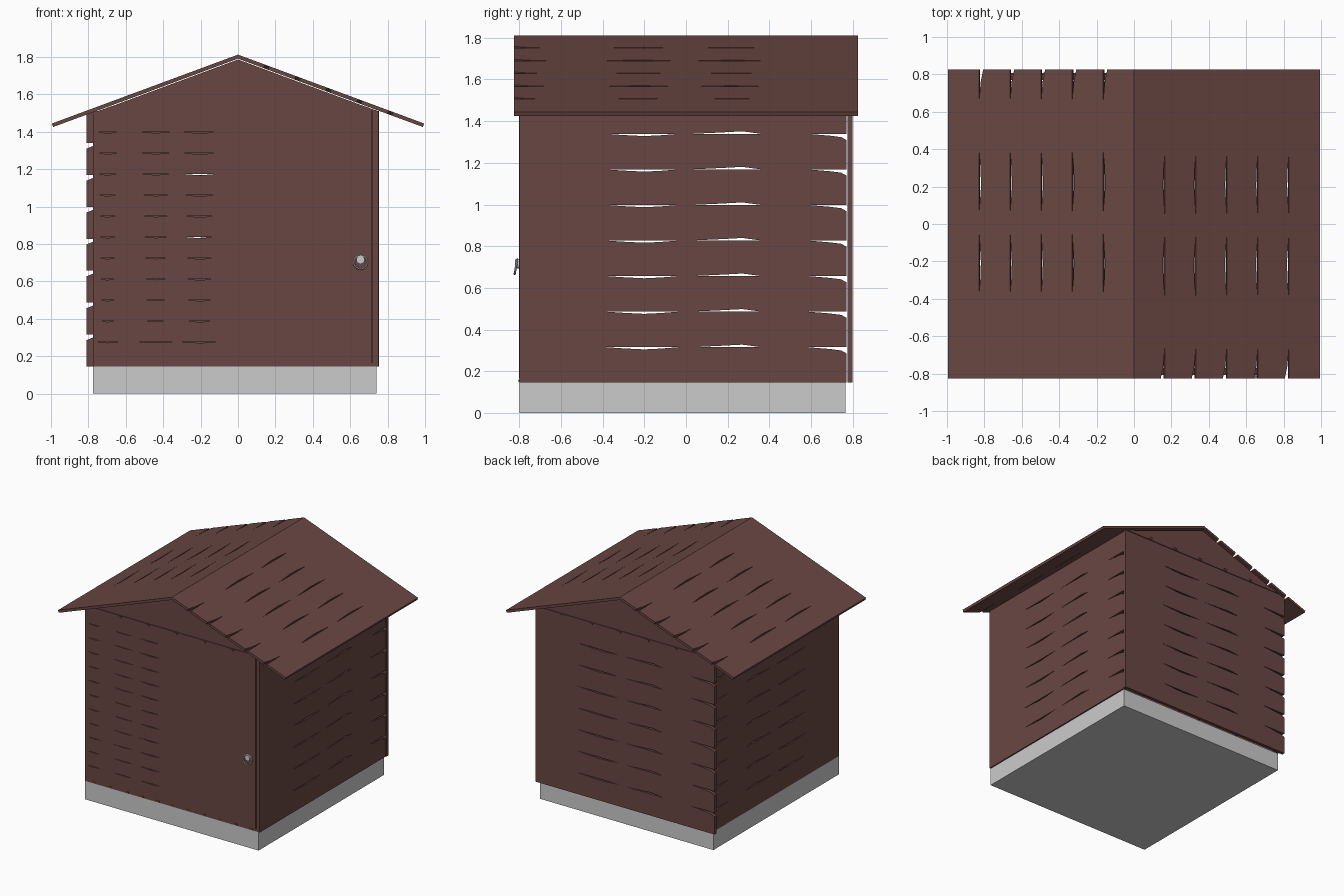
import bpy, bmesh, math
from mathutils import Vector, Matrix

if "Cube" in bpy.data.objects:
    bpy.data.objects.remove(bpy.data.objects["Cube"])

brown = bpy.data.materials.new("brown_wood")
brown.diffuse_color = (0.14, 0.062, 0.055, 1)
brown.use_nodes = True
brown.node_tree.nodes["Principled BSDF"].inputs["Base Color"].default_value = brown.diffuse_color


def finish(name, bm, mat=brown):
    bmesh.ops.recalc_face_normals(bm, faces=bm.faces)
    me = bpy.data.meshes.new(name)
    bm.to_mesh(me)
    bm.free()
    ob = bpy.data.objects.new(name, me)
    bpy.context.collection.objects.link(ob)
    if mat:
        me.materials.append(mat)
    return ob


def prism(bm, pts, depth):
    """Extrude a flat polygon along the vector depth."""
    f = bm.faces.new([bm.verts.new(p) for p in pts])
    r = bmesh.ops.extrude_face_region(bm, geom=[f], use_keep_orig=True)
    vs = [v for v in r["geom"] if isinstance(v, bmesh.types.BMVert)]
    bmesh.ops.translate(bm, verts=vs, vec=depth)


def box(bm, lo, hi):
    c = [(a + b) / 2 for a, b in zip(lo, hi)]
    s = [b - a for a, b in zip(lo, hi)]
    bmesh.ops.create_cube(bm, size=1, matrix=Matrix.Translation(c) @ Matrix.Diagonal((*s, 1)))


def boards(name, origin, u, v, depth, u0, u1, height, rows, over, under):
    """Stacked worn boards; over / under are (u, cut) points worn off their edges."""
    bm = bmesh.new()
    o, u, v, depth = Vector(origin), Vector(u), Vector(v).normalized(), Vector(depth)
    h = height / rows
    for i in range(rows):
        a, b = i * h, (i + 1) * h
        low = [(u0, 0)] + (under if i > 0 else []) + [(u1, 0)]
        top = [(u0, 0)] + (over if i < rows - 1 else []) + [(u1, 0)]
        if over and i < rows - 1 and over[-1][0] >= u1 - 1e-6:
            top.pop()
        outline = [(x, a + c) for x, c in low] + [(x, b - c) for x, c in reversed(top)]
        prism(bm, [o + u * x + v * y for x, y in outline], depth)
    return finish(name, bm)


# stone base
bm = bmesh.new()
box(bm, (-0.775, -0.8, 0), (0.74, 0.765, 0.145))
finish("base", bm, None)

# side and back walls with worn gaps between the boards
Z0, H = 0.145, 1.365
mid = [(-.39, 0), (-.3, .006), (-.2, .011), (-.12, .007), (-.03, 0)]
gap = [(.03, 0), (.16, .006), (.27, .012), (.36, 0)]
side = mid + [(.58, 0), (.69, .009), (.745, .016), (.77, .03)]
up = (0, 0, 1)
boards("right_wall", (0.75, 0, Z0), (0, 1, 0), up, (-0.03, 0, 0), -0.8, 0.77, H, 8, side, gap)
boards("left_wall", (-0.775, 0, Z0), (0, 1, 0), up, (0.03, 0, 0), -0.77, 0.77, H, 8, side, gap)
back = mid + [(.6, 0), (.71, .009), (.775, .016), (.81, .03)]
boards("back_wall", (0, 0.8, Z0), (-1, 0, 0), up, (0, -0.025, 0), -0.755, 0.81, H, 8, back, gap)

# front wall with narrower boards beside the door
front = [(-.75, 0), (-.7, .006), (-.64, 0), (-.53, 0), (-.44, .005), (-.35, 0),
         (-.3, 0), (-.2, .007), (-.12, 0)]
boards("front_wall", (0, -0.8, 0.165), (1, 0, 0), up, (0, 0.03, 0), -0.775, 0.11, 1.345, 12, front, [])

# door of upright planks
bm = bmesh.new()
n, w = 6, 0.605 / 6
for i in range(n):
    x = 0.11 + i * w
    box(bm, (x, -0.8 - 0.002 * (i % 2), 0.165), (x + w, -0.77, 1.51))
finish("door", bm)

# sill and gable beams with small pegs
bm = bmesh.new()
box(bm, (-0.775, -0.8, 0.145), (0.72, -0.77, 0.165))
for i in range(11):
    box(bm, (-0.7 + i * 0.136, -0.803, 0.148), (-0.67 + i * 0.136, -0.78, 0.16))
finish("front_sill", bm)
for name, s in (("front", -1), ("back", 1)):
    bm = bmesh.new()
    y = s * 0.8
    prism(bm, [(-0.74, y, 1.512), (0.74, y, 1.512), (0, y, 1.786)], (0, -s * 0.03, 0))
    finish(name + "_gable", bm)
    bm = bmesh.new()
    prism(bm, [(-0.75, y, 1.51), (0.75, y, 1.51), (0.68, y, 1.535), (-0.68, y, 1.535)], (0, s * 0.006, 0))
    for i in range(5):
        x = -0.47 + i * 0.245
        box(bm, (x - 0.015, y - 0.01, 1.517), (x + 0.015, y + 0.01, 1.532))
    finish(name + "_gable_beam", bm)

# pitched roof, each slope six boards; one is the other turned half round
ridge, drop = 1.812, 0.37
slope = math.hypot(1, drop)
cut = [(-.38, 0), (-.28, .009), (-.2, .011), (-.03, 0), (.05, 0), (.2, .012), (.3, .009),
       (.4, 0), (.65, 0), (.76, .01), (.825, .024)]
for name, s in (("left", -1), ("right", 1)):
    nrm = Vector((s * drop, 0, 1)).normalized()
    boards(name + "_roof", (0, 0, ridge), (0, -s, 0), (s, 0, -drop), nrm * -0.02,
           -0.825, 0.825, slope * 0.995, 6, cut, [])

# door knob plate with hanging ring
bpy.ops.mesh.primitive_cylinder_add(vertices=20, radius=0.022, depth=0.024,
                                    location=(0.655, -0.809, 0.715), rotation=(math.pi / 2, 0, 0))
bpy.context.object.name = "door_knob"
bpy.ops.object.shade_smooth_by_angle()
bpy.ops.mesh.primitive_torus_add(major_radius=0.036, minor_radius=0.005, major_segments=28,
                                 minor_segments=8, location=(0.655, -0.816, 0.702),
                                 rotation=(math.radians(80), 0, 0))
bpy.context.object.name = "door_ring"
bpy.ops.object.shade_smooth_by_angle()
